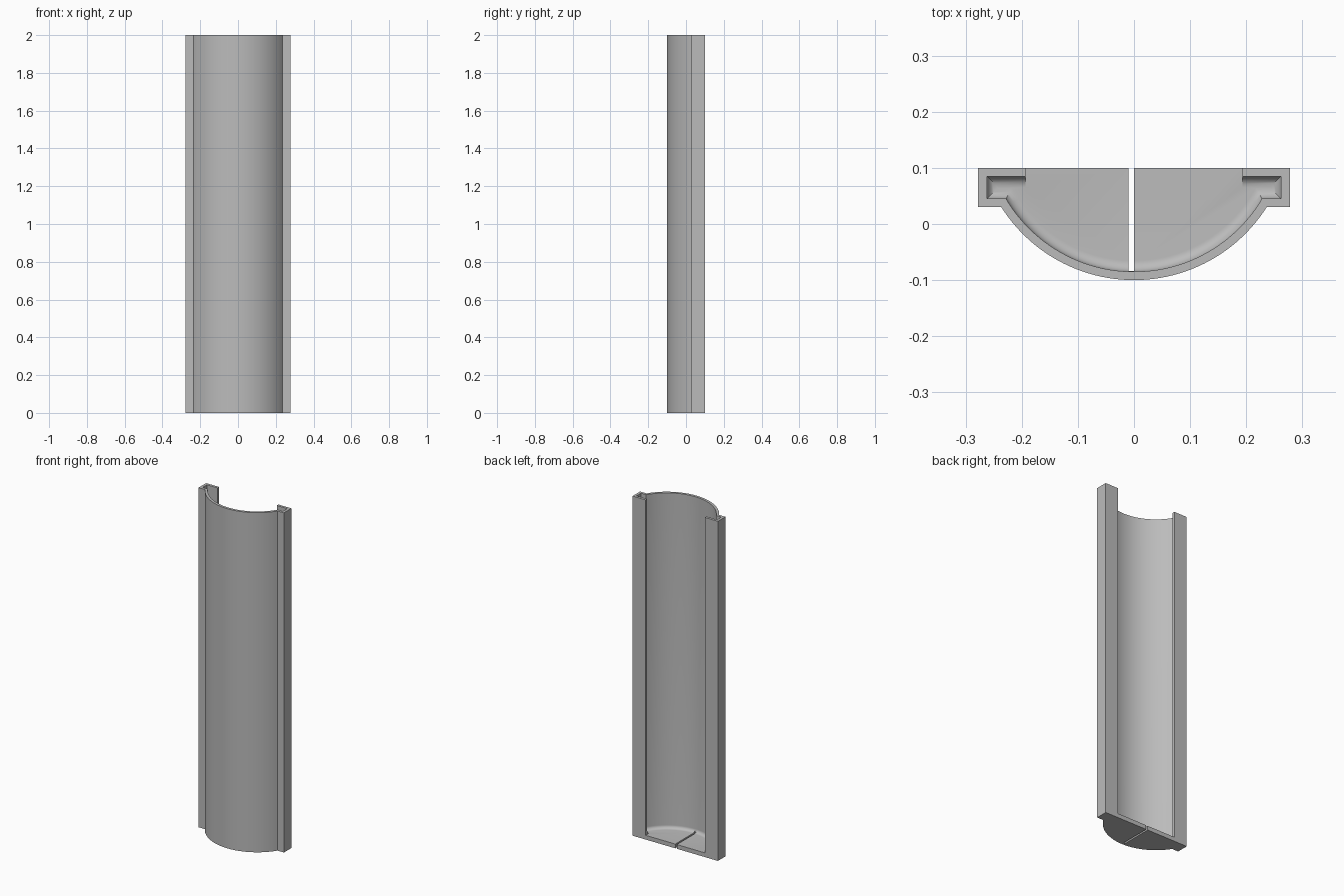
import bpy, bmesh, math
from mathutils import Vector

cube = bpy.data.objects.get("Cube")
if cube:
    bpy.data.objects.remove(cube, do_unlink=True)

HEIGHT, FLOOR, FILLET = 2.0, 0.025, 0.0195
CENTRE_Y, R_OUT, R_IN = 0.18, 0.28, 0.265   # shell arc
STEPS = 48

grey = bpy.data.materials.new("plain_grey")
grey.use_nodes = True
grey.diffuse_color = (0.5, 0.5, 0.5, 1)
grey.node_tree.nodes["Principled BSDF"].inputs["Base Color"].default_value = (0.5, 0.5, 0.5, 1)


def arc(radius, y_end):
    """Arc from the left (+x) end, under the centre, to the right end."""
    a = math.acos((CENTRE_Y - y_end) / radius)
    angles = [a - 2 * a * i / STEPS for i in range(STEPS + 1)]
    return [Vector((radius * math.sin(t), CENTRE_Y - radius * math.cos(t))) for t in angles]


def mirrored(points):
    return [Vector((-p.x, p.y)) for p in reversed(points)]


def inset(path, d):
    """Offset an open path to its right with mitred corners."""
    result = []
    for i, p in enumerate(path):
        normals = []
        for a, b in ((i - 1, i), (i, i + 1)):
            if a >= 0 and b < len(path):
                t = (path[b] - path[a]).normalized()
                normals.append(Vector((t.y, -t.x)))
        n, m = normals[0], normals[-1]
        result.append(p + (n + m) * d / (1 + n.dot(m)))
    return result


def loft(name, levels):
    """Closed solid through stacked outlines, each given as (z, points)."""
    bm = bmesh.new()
    rings = [[bm.verts.new((p.x, p.y, z)) for p in pts] for z, pts in levels]
    count = len(rings[0])
    for low, high in zip(rings, rings[1:]):
        for i in range(count):
            j = (i + 1) % count
            bm.faces.new((low[i], low[j], high[j], high[i]))
    bm.faces.new(rings[0])
    bm.faces.new(rings[-1])
    bmesh.ops.recalc_face_normals(bm, faces=bm.faces)
    mesh = bpy.data.meshes.new(name)
    bm.to_mesh(mesh)
    bm.free()
    mesh.materials.append(grey)
    obj = bpy.data.objects.new(name, mesh)
    bpy.context.collection.objects.link(obj)
    return obj


# Solid trough with square side flanges
flange = [Vector((0.278, 0.1)), Vector((0.278, 0.03))]
outline = flange + arc(R_OUT, 0.03) + mirrored(flange)
channel = loft("channel_body", [(0, outline), (HEIGHT, outline)])

# Hollow: rail pockets behind the back lips, rounded where it meets the floor
pocket = [Vector((0.193, 0.085)), Vector((0.262, 0.085)), Vector((0.262, 0.045))]
wall = pocket + arc(R_IN, 0.045) + mirrored(pocket)
# the path runs clockwise, so its right-hand side is the hollow
mouth = [Vector((-0.193, 0.2)), Vector((0.193, 0.2))]
levels = []
for k in range(9):
    t = math.pi / 2 * k / 8
    levels.append((FLOOR + FILLET * (1 - math.cos(t)),
                   inset(wall, FILLET * (1 - math.sin(t))) + mouth))
levels.append((HEIGHT + 0.1, wall + mouth))
hollow = loft("hollow_cutter", levels)

# Narrow slot across the floor
slot_shape = [Vector(p) for p in ((-0.01, -0.084), (0, -0.084), (0, 0.2), (-0.01, 0.2))]
slot = loft("slot_cutter", [(-0.1, slot_shape), (0.1, slot_shape)])

bpy.ops.object.select_all(action='DESELECT')
bpy.context.view_layer.objects.active = channel
channel.select_set(True)
for cutter in (hollow, slot):
    cutter.hide_render = True
    mod = channel.modifiers.new(cutter.name, 'BOOLEAN')
    mod.operation = 'DIFFERENCE'
    mod.solver = 'EXACT'
    mod.object = cutter
    bpy.ops.object.modifier_apply(modifier=mod.name)
    bpy.data.objects.remove(cutter, do_unlink=True)

bpy.ops.object.shade_smooth_by_angle(angle=math.radians(30))
